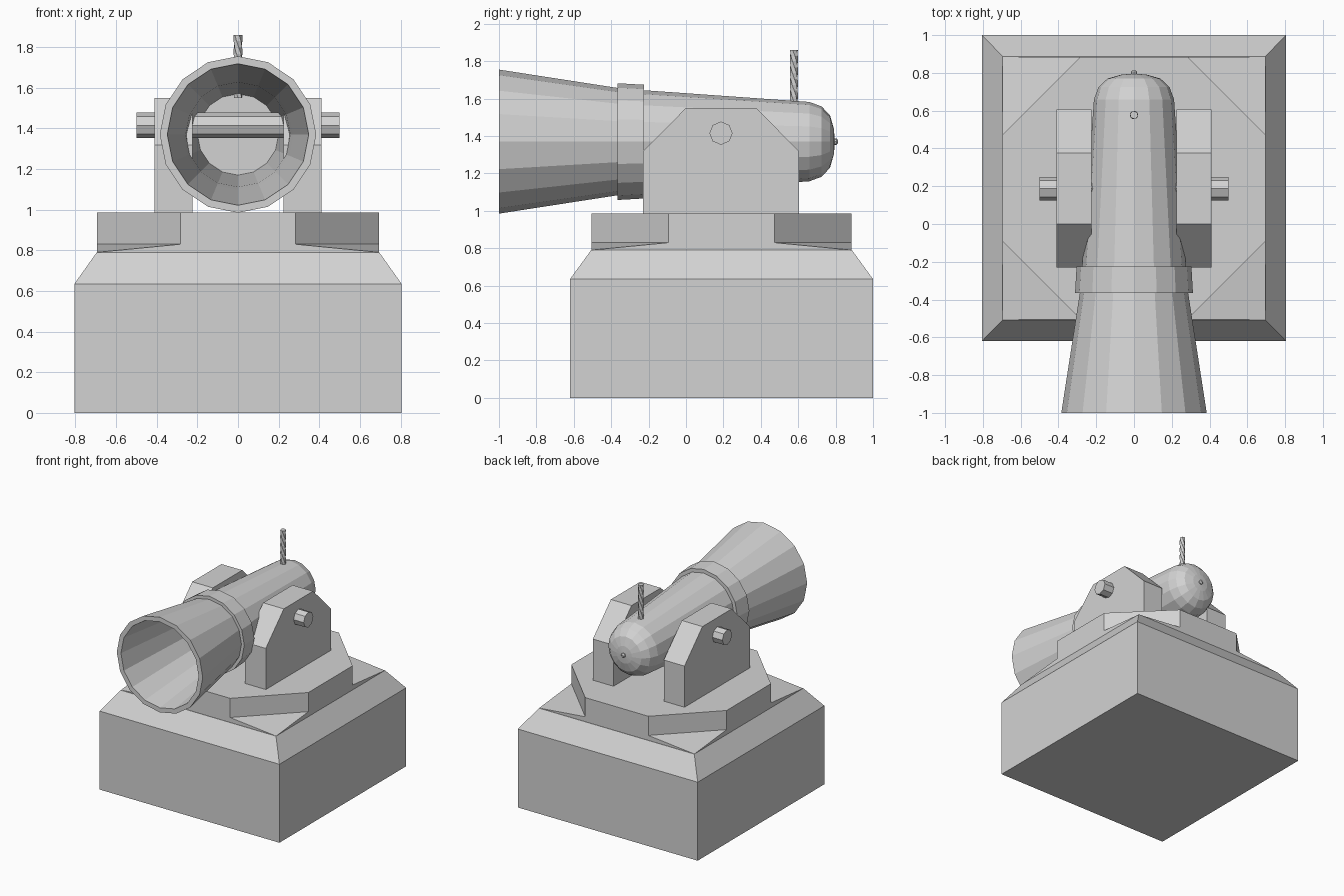
import bpy, bmesh, math
from mathutils import Vector

cube = bpy.data.objects.get("Cube")
if cube:
    bpy.data.objects.remove(cube, do_unlink=True)

GREY = (0.65, 0.65, 0.65, 1)
stone = bpy.data.materials.new("light grey")
stone.use_nodes = True
stone.diffuse_color = GREY
for node in stone.node_tree.nodes:
    if node.type == 'BSDF_PRINCIPLED':
        node.inputs["Base Color"].default_value = GREY


def finish(name, bm):
    bmesh.ops.recalc_face_normals(bm, faces=bm.faces[:])
    mesh = bpy.data.meshes.new(name)
    bm.to_mesh(mesh)
    bm.free()
    mesh.materials.append(stone)
    obj = bpy.data.objects.new(name, mesh)
    bpy.context.collection.objects.link(obj)
    return obj


def hull(name, points):
    """Flat-faced convex solid around the points."""
    bm = bmesh.new()
    for p in points:
        bm.verts.new(p)
    bmesh.ops.convex_hull(bm, input=bm.verts[:])
    bmesh.ops.dissolve_limit(bm, angle_limit=0.01, verts=bm.verts[:], edges=bm.edges[:])
    return finish(name, bm)


def loft(name, rings, closed=False):
    """Skin a list of rings; cap the ends or join last to first."""
    bm = bmesh.new()
    loops = [[bm.verts.new(p) for p in ring] for ring in rings]
    pairs = list(zip(loops, loops[1:]))
    if closed:
        pairs.append((loops[-1], loops[0]))
    else:
        bm.faces.new(loops[0])
        bm.faces.new(loops[-1])
    for a, b in pairs:
        for i in range(len(a)):
            j = (i + 1) % len(a)
            bm.faces.new((a[i], a[j], b[j], b[i]))
    return finish(name, bm)


def circle(center, radius, axis, sides, turn=0.0):
    """Ring of points around the x, y or z axis."""
    points = []
    for i in range(sides):
        a = 2 * math.pi * i / sides + turn
        u, v = radius * math.sin(a), radius * math.cos(a)
        offset = {'x': (0, u, v), 'y': (u, 0, v), 'z': (u, v, 0)}[axis]
        points.append(Vector(center) + Vector(offset))
    return points


# Pedestal: box with sloping shoulders
MID = 0.19


def rectangle(hx, hy, z):
    return [(sx * hx, MID + sy * hy, z) for sx, sy in ((-1, -1), (1, -1), (1, 1), (-1, 1))]


loft("pedestal", [rectangle(0.805, 0.81, 0), rectangle(0.805, 0.81, 0.635),
                  rectangle(0.695, 0.697, 0.79)])

# Eight-sided platform
HALF, CUT = 0.695, 0.283
SIGNS = [(sx, sy) for sx in (-1, 1) for sy in (-1, 1)]
hull("platform", [(sx * u, MID + sy * v, z) for sx, sy in SIGNS
                  for u, v in ((HALF, CUT), (CUT, HALF)) for z in (0.785, 0.985)])

# Sloping ledges in the platform corners
for sx, sy in SIGNS:
    name = ("front" if sy < 0 else "back") + ("_left" if sx > 0 else "_right") + "_ledge"
    ledge = [(HALF, HALF, 0.79)] + [(u, v, z) for u, v in ((HALF, CUT), (CUT, HALF))
                                    for z in (0.79, 0.83)]
    hull(name, [(sx * u, MID + sy * v, z) for u, v, z in ledge])

# Two cheek supports with cut upper corners
cheek = [(-0.23, 0.98), (-0.23, 1.318), (0, 1.55), (0.375, 1.55), (0.605, 1.318), (0.605, 0.98)]
for side, s in (("left", 1), ("right", -1)):
    hull(side + "_support", [(s * x, y, z) for x in (0.225, 0.41) for y, z in cheek])

# Axle through supports and barrel
loft("axle", [circle((x, 0.187, 1.415), 0.062, 'x', 8) for x in (-0.5, 0.5)])

# Hollow flared barrel with domed breech
AXIS = 1.37


def lathe(name, profile, closed=False):
    return loft(name, [circle((0, y, AXIS), r, 'y', 16) for y, r in profile], closed)


lathe("barrel", [(0.6, 0.2), (-0.23, 0.258), (-0.36, 0.272), (-1, 0.348), (-1, 0.385),
                 (-0.36, 0.286), (-0.23, 0.275), (0.66, 0.212), (0.725, 0.188),
                 (0.77, 0.14), (0.79, 0.07), (0.795, 0.02)])

# Collar around the barrel
lathe("collar", [(-0.365, 0.275), (-0.365, 0.312), (-0.225, 0.304), (-0.225, 0.268)], True)

# Breech knob
loft("breech_knob", [circle((0, y, AXIS), r, 'y', 8)
                     for y, r in ((0.785, 0.017), (0.805, 0.017), (0.813, 0.008))])

# Twisted fuse
STEPS = 10
loft("fuse", [circle((0, 0.577, 1.55 + 0.31 * i / STEPS), 0.022, 'z', 6, 0.5 * i)
              for i in range(STEPS + 1)])
